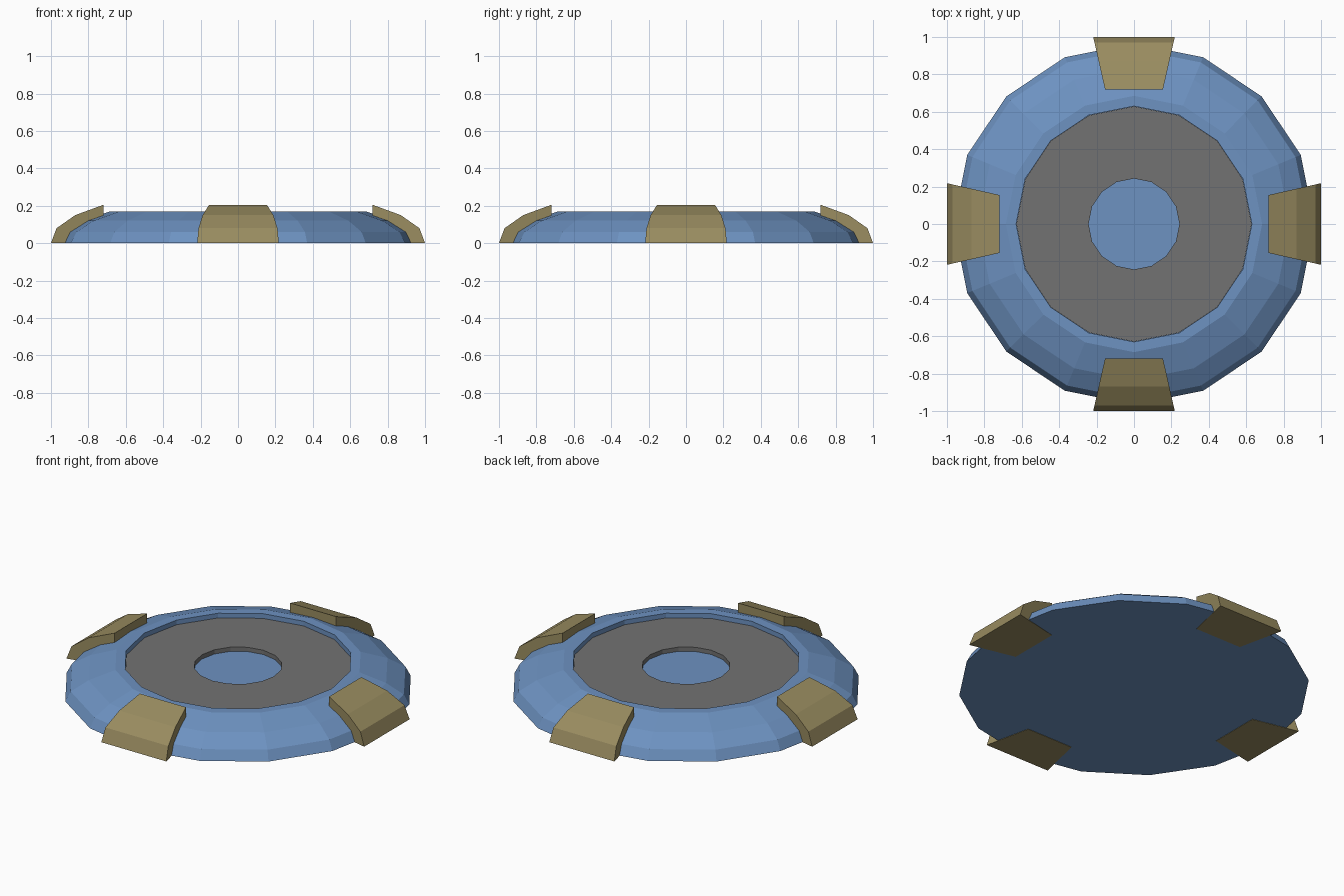
import bpy, bmesh, math
from mathutils import Matrix

if "Cube" in bpy.data.objects:
    bpy.data.objects.remove(bpy.data.objects["Cube"])

SIDES = 16


def material(name, rgb):
    """Flat material from 0-255 sRGB values."""
    lin = [((c / 255 + 0.055) / 1.055) ** 2.4 for c in rgb]
    mat = bpy.data.materials.new(name)
    mat.diffuse_color = (*lin, 1)
    mat.use_nodes = True
    mat.node_tree.nodes["Principled BSDF"].inputs["Base Color"].default_value = mat.diffuse_color
    return mat


BLUE = material("steel_blue", (109, 146, 193))
GREY = material("mid_grey", (114, 114, 114))
BRASS = material("dull_brass", (153, 140, 96))


def finish(name, bm, mat):
    bmesh.ops.recalc_face_normals(bm, faces=bm.faces)
    mesh = bpy.data.meshes.new(name)
    bm.to_mesh(mesh)
    bm.free()
    mesh.materials.append(mat)
    obj = bpy.data.objects.new(name, mesh)
    bpy.context.collection.objects.link(obj)
    return obj


def lathe(name, profile, mat, closed=False):
    """Spin an (r, z) profile; open profiles get flat caps at both ends."""
    bm = bmesh.new()
    rings = []
    for r, z in profile:
        rings.append([bm.verts.new((r * math.cos(2 * math.pi * i / SIDES),
                                    r * math.sin(2 * math.pi * i / SIDES), z))
                      for i in range(SIDES)])
    pairs = list(zip(rings, rings[1:]))
    if closed:
        pairs.append((rings[-1], rings[0]))
    else:
        bm.faces.new(rings[0])
        bm.faces.new(rings[-1])
    for a, b in pairs:
        for i in range(SIDES):
            j = (i + 1) % SIDES
            bm.faces.new((a[i], a[j], b[j], b[i]))
    return finish(name, bm, mat)


def clamp(name, angle):
    """Solid tapered block that follows the rounded rim."""
    profile = [(0.72, 0), (1.0, 0), (0.97, 0.08), (0.87, 0.15), (0.72, 0.205)]
    bm = bmesh.new()
    sides = []
    for s in (-1, 1):
        sides.append([bm.verts.new((r, s * (0.155 + (r - 0.72) * 0.225), z))
                      for r, z in profile])
    a, b = sides
    bm.faces.new(a)
    bm.faces.new(b)
    for i in range(len(a)):
        j = (i + 1) % len(a)
        bm.faces.new((a[i], a[j], b[j], b[i]))
    bm.transform(Matrix.Rotation(angle, 4, 'Z'))
    return finish(name, bm, BRASS)


# Rounded base disc with a shallow recess in its top
lathe("base_disc", [(0.965, 0.002), (0.935, 0.06), (0.835, 0.12), (0.685, 0.17),
                    (0.63, 0.17), (0.63, 0.115)], BLUE)

# Grey ring plate in the recess, open in the middle
lathe("ring_plate", [(0.629, 0.116), (0.629, 0.142), (0.243, 0.142), (0.243, 0.116)],
      GREY, closed=True)

# Four clamps over the rim
for k, side in enumerate(("right", "back", "left", "front")):
    clamp(side + "_clamp", k * math.pi / 2)
